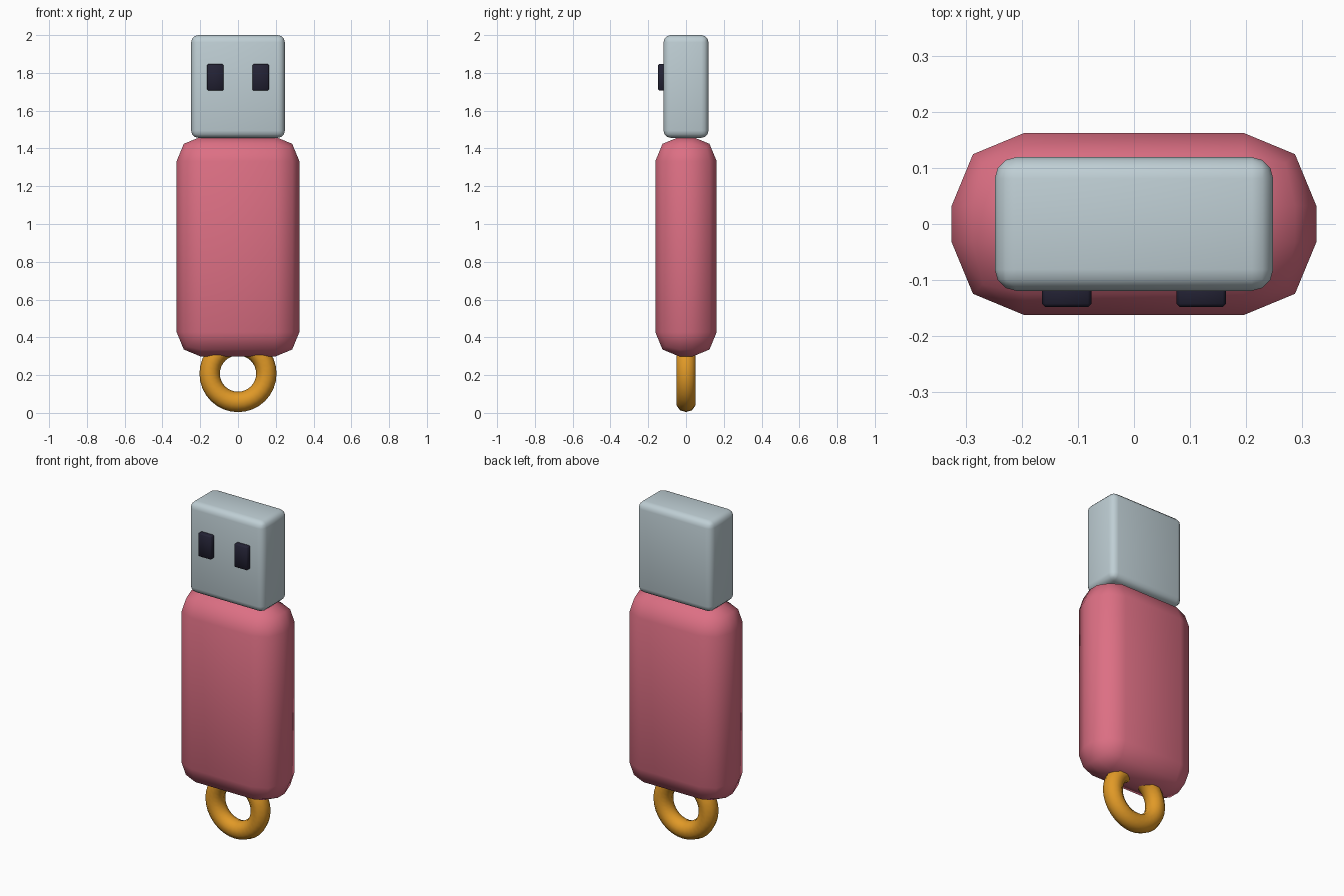
import bpy
import math

if "Cube" in bpy.data.objects:
    bpy.data.objects.remove(bpy.data.objects["Cube"])


def material(name, rgb):
    m = bpy.data.materials.new(name)
    m.diffuse_color = (*rgb, 1)
    m.use_nodes = True
    m.node_tree.nodes["Principled BSDF"].inputs["Base Color"].default_value = m.diffuse_color
    return m


PINK = material("pink plastic", (0.72, 0.16, 0.23))
METAL = material("pale metal", (0.52, 0.62, 0.66))
DARK = material("dark contact", (0.017, 0.016, 0.035))
GOLD = material("gold", (0.75, 0.32, 0.02))


def finish(obj, name, mat):
    obj.name = name
    obj.data.materials.append(mat)
    bpy.ops.object.shade_smooth_by_angle(angle=math.radians(50))
    return obj


def rounded_box(name, centre, size, bevel, segments, mat):
    bpy.ops.mesh.primitive_cube_add(size=1, location=centre)
    obj = bpy.context.object
    obj.scale = size
    bpy.ops.object.transform_apply(location=False, rotation=False, scale=True)
    mod = obj.modifiers.new("rounded edges", 'BEVEL')
    mod.width = bevel
    mod.segments = segments
    bpy.ops.object.modifier_apply(modifier=mod.name)
    return finish(obj, name, mat)


# Plastic body
rounded_box("body", (0, 0, 0.88), (0.65, 0.325, 1.165), 0.13, 2, PINK)

# Metal plug
rounded_box("plug", (0, 0, 1.728), (0.496, 0.238, 0.544), 0.038, 3, METAL)

# Two dark contacts on the front of the plug
for side, x in (("left", -0.12), ("right", 0.12)):
    rounded_box(side + "_contact", (x, -0.123, 1.776), (0.088, 0.05, 0.14), 0.006, 1, DARK)

# Key ring, its upper half sunk into the body
bpy.ops.mesh.primitive_torus_add(
    major_radius=0.15, minor_radius=0.054, major_segments=32, minor_segments=10,
    location=(0, 0, 0.208), rotation=(math.pi / 2, 0, 0))
finish(bpy.context.object, "key_ring", GOLD)
